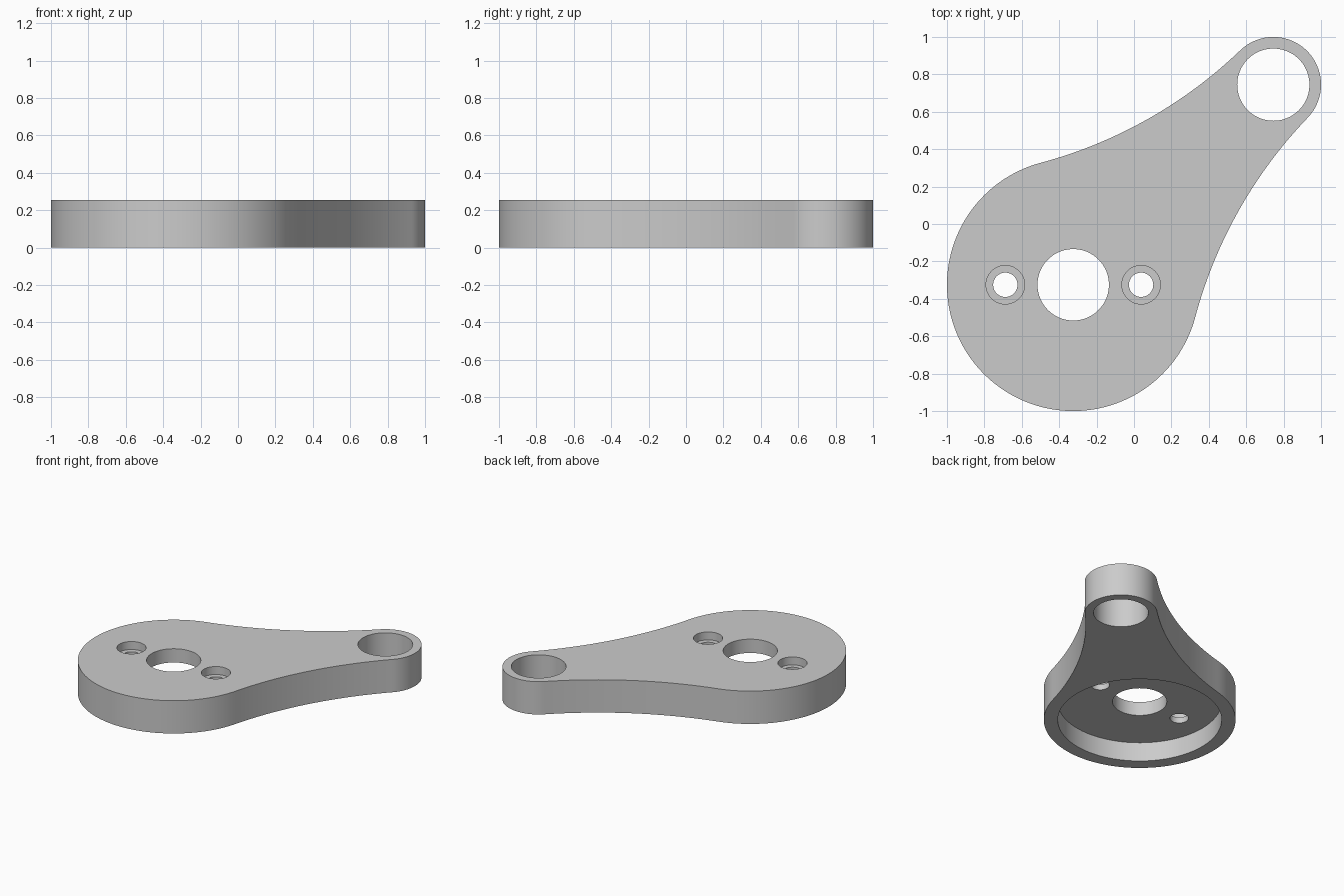
import bpy
import bmesh
from math import acos, cos, sin, pi, radians
from mathutils import Vector

if "Cube" in bpy.data.objects:
    bpy.data.objects.remove(bpy.data.objects["Cube"], do_unlink=True)

HEIGHT = 0.255
BIG, BIG_R = Vector((-0.325, -0.325)), 0.675
SMALL, SMALL_R = Vector((0.745, 0.745)), 0.255
WAIST_R = 2.46          # concave flanks, tangent to both round ends
AXIS = radians(45)

grey = bpy.data.materials.new("plain_grey")
grey.use_nodes = True
grey.diffuse_color = (0.6, 0.6, 0.6, 1)
grey.node_tree.nodes["Principled BSDF"].inputs["Base Color"].default_value = (0.6, 0.6, 0.6, 1)


def arc(centre, radius, start, end, steps):
    """Points on an arc, leaving out the last one."""
    angles = [start + (end - start) * i / steps for i in range(steps)]
    return [centre + radius * Vector((cos(a), sin(a))) for a in angles]


def prism(name, outline, bottom, top):
    """Extrude a closed outline into a solid."""
    bm = bmesh.new()
    face = bm.faces.new([bm.verts.new((p.x, p.y, bottom)) for p in outline])
    grown = bmesh.ops.extrude_face_region(bm, geom=[face])["geom"]
    verts = [v for v in grown if isinstance(v, bmesh.types.BMVert)]
    bmesh.ops.translate(bm, verts=verts, vec=(0, 0, top - bottom))
    bmesh.ops.recalc_face_normals(bm, faces=bm.faces)
    mesh = bpy.data.meshes.new(name)
    bm.to_mesh(mesh)
    bm.free()
    mesh.materials.append(grey)
    obj = bpy.data.objects.new(name, mesh)
    bpy.context.collection.objects.link(obj)
    return obj


# Tangent angles of the flanks, measured from the long axis
span = (SMALL - BIG).length
to_big, to_small = WAIST_R + BIG_R, WAIST_R + SMALL_R
big_turn = acos((span**2 + to_big**2 - to_small**2) / (2 * span * to_big))
small_turn = pi - acos((span**2 + to_small**2 - to_big**2) / (2 * span * to_small))


def flank_centre(side):
    a = AXIS + side * big_turn
    return BIG + to_big * Vector((cos(a), sin(a)))


# Teardrop plate
outline = (
    arc(SMALL, SMALL_R, AXIS - small_turn, AXIS + small_turn, 64)
    + arc(flank_centre(1), WAIST_R, AXIS + small_turn + pi, AXIS + big_turn + pi, 32)
    + arc(BIG, BIG_R, AXIS + big_turn, AXIS + 2 * pi - big_turn, 96)
    + arc(flank_centre(-1), WAIST_R, AXIS - big_turn + pi, AXIS - small_turn + pi, 32)
)
plate = prism("lever_plate", outline, 0, HEIGHT)

# Round cuts: name, centre, radius, bottom, top
cuts = [
    ("underside_recess", BIG, 0.577, -0.1, 0.148),
    ("centre_bore", BIG, 0.191, -0.1, 0.4),
    ("end_bore", SMALL, 0.193, -0.1, 0.4),
]
for side, label in ((-1, "right"), (1, "left")):
    spot = BIG + Vector((side * 0.363, 0))
    cuts.append((label + "_screw_hole", spot, 0.065, -0.1, 0.4))
    cuts.append((label + "_counterbore", spot, 0.103, HEIGHT - 0.062, 0.4))

bpy.context.view_layer.objects.active = plate
plate.select_set(True)
for name, centre, radius, bottom, top in cuts:
    cutter = prism(name + "_cutter", arc(centre, radius, 0, 2 * pi, 80), bottom, top)
    cutter.hide_render = True
    mod = plate.modifiers.new(name, "BOOLEAN")
    mod.operation = "DIFFERENCE"
    mod.solver = "EXACT"
    mod.object = cutter
    bpy.ops.object.modifier_apply(modifier=mod.name)
    bpy.data.objects.remove(cutter, do_unlink=True)

bpy.ops.object.shade_smooth_by_angle(angle=radians(30))
